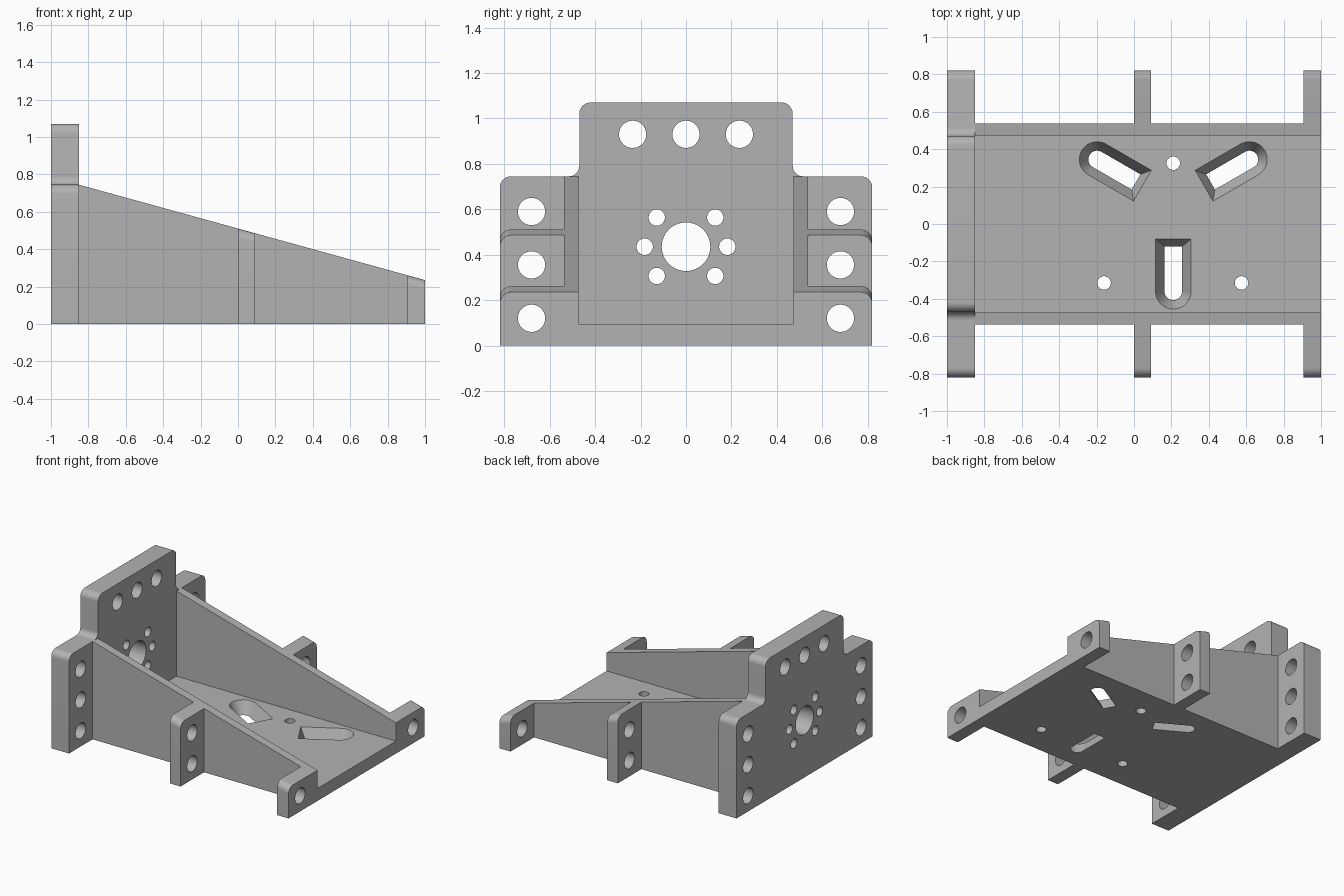
import bpy, bmesh
from math import sin, cos, pi, radians
from mathutils import Matrix, Vector

cube = bpy.data.objects.get("Cube")
if cube:
    bpy.data.objects.remove(cube)

metal = bpy.data.materials.new("plain grey metal")
metal.use_nodes = True
GREY = (0.45, 0.45, 0.45, 1)
metal.diffuse_color = GREY
metal.node_tree.nodes["Principled BSDF"].inputs["Base Color"].default_value = GREY

PLATE, WALL_IN, WALL_OUT, EAR = 0.095, 0.473, 0.537, 0.82
BACK, BACK_FRONT, BACK_TOP = -1.0, -0.85, 0.745
SLOPE = (0.235 - BACK_TOP) / (1 - BACK_FRONT)
HOLE_R = 0.06
HOLE_Z = (0.12, 0.355, 0.59)


def slope_z(x):
    return BACK_TOP + SLOPE * (x - BACK_FRONT)


def loft(bm, ring_a, ring_b):
    """Closed solid between two matching rings of points."""
    a = [bm.verts.new(p) for p in ring_a]
    b = [bm.verts.new(p) for p in ring_b]
    bm.faces.new(a)
    bm.faces.new(b[::-1])
    for i in range(len(a)):
        j = (i + 1) % len(a)
        bm.faces.new((a[i], b[i], b[j], a[j]))


def to_object(bm, name):
    bmesh.ops.recalc_face_normals(bm, faces=bm.faces)
    mesh = bpy.data.meshes.new(name)
    bm.to_mesh(mesh)
    bm.free()
    mesh.materials.append(metal)
    obj = bpy.data.objects.new(name, mesh)
    bpy.context.collection.objects.link(obj)
    return obj


def arc(cx, cy, r, start, end, n=10):
    """Points on an arc, angles in degrees."""
    return [(cx + r * cos(radians(start + (end - start) * i / n)),
             cy + r * sin(radians(start + (end - start) * i / n))) for i in range(n + 1)]


def circle(cx, cy, r, n=40):
    return arc(cx, cy, r, 0, 360, n)[:-1]


def along_x(bm, profile, x0, x1):
    loft(bm, [(x0, y, z) for y, z in profile], [(x1, y, z) for y, z in profile])


def cut(obj, bm):
    """Subtract the shapes in bm, then drop the cutter."""
    cutter = to_object(bm, "cutter")
    cutter.hide_render = True
    mod = obj.modifiers.new("holes", 'BOOLEAN')
    mod.operation, mod.solver, mod.object = 'DIFFERENCE', 'EXACT', cutter
    finish(obj)
    bpy.data.objects.remove(cutter)


def finish(obj):
    """Apply modifiers and smooth the rounded faces."""
    bpy.ops.object.select_all(action='DESELECT')
    obj.select_set(True)
    bpy.context.view_layer.objects.active = obj
    for mod in list(obj.modifiers):
        bpy.ops.object.modifier_apply(modifier=mod.name)
    bpy.ops.object.shade_smooth_by_angle(angle=radians(30))


# Upright back plate: stepped outline with rounded corners
R, F, TOP, STEP = 0.05, 0.045, 1.07, 0.47
half = [(EAR, 0)]
half += arc(EAR - R, BACK_TOP - R, R, 0, 90)
half += arc(STEP + F, BACK_TOP + F, F, 270, 180)
half += arc(STEP - R, TOP - R, R, 0, 90)
outline = half + [(-y, z) for y, z in reversed(half)]
bm = bmesh.new()
along_x(bm, outline, BACK, BACK_FRONT)
back_plate = to_object(bm, "back_plate")

# Holes of the back plate: ears, top row, shaft hole and its bolt ring
holes = [(s * 0.68, z, HOLE_R) for s in (-1, 1) for z in HOLE_Z]
holes += [(y, 0.93, HOLE_R) for y in (-0.235, 0, 0.235)]
holes += [(0, 0.435, 0.107)]
holes += [(0.182 * cos(radians(a)), 0.435 + 0.182 * sin(radians(a)), 0.036)
          for a in (0, 45, 135, 180, 225, 315)]
bm = bmesh.new()
for y, z, r in holes:
    along_x(bm, circle(y, z, r), BACK - 0.1, BACK_FRONT + 0.1)
cut(back_plate, bm)

# Base plate
bm = bmesh.new()
along_x(bm, [(-WALL_IN, 0), (WALL_IN, 0), (WALL_IN, PLATE), (-WALL_IN, PLATE)], BACK_FRONT, 1)
base_plate = to_object(bm, "base_plate")

# Round bolt holes and three tapered radial slots in the base
bm = bmesh.new()
for x, y in ((0.21, 0.325), (-0.16, -0.315), (0.575, -0.315)):
    ring = circle(x, y, 0.036)
    loft(bm, [(px, py, -0.1) for px, py in ring], [(px, py, 0.2) for px, py in ring])


def slot_ring(t, z, angle):
    """Slot outline, t = 0 at the underside and 1 at the top face."""
    r = 0.047 + 0.048 * t
    start = 0.23 - 0.04 * t
    pts = [(start, r), (start, -r)] + arc(0.47, 0, r, -90, 90, 20)
    move = Matrix.Translation((0.21, 0.11, z)) @ Matrix.Rotation(radians(angle), 4, 'Z')
    return [move @ Vector((x, y, 0)) for x, y in pts]


for angle in (30, 150, 270):
    loft(bm, slot_ring(-0.1, -0.1 * PLATE, angle), slot_ring(1.1, 1.1 * PLATE, angle))
cut(base_plate, bm)

# Mirrored side walls and ribs
for side, s in (("left", 1), ("right", -1)):
    wall = [(BACK_FRONT, 0), (1, 0), (1, slope_z(1)), (BACK_FRONT, BACK_TOP)]
    bm = bmesh.new()
    loft(bm, [(x, s * WALL_IN, z) for x, z in wall], [(x, s * WALL_OUT, z) for x, z in wall])
    finish(to_object(bm, "side_wall_" + side))

    for label, x0, x1, count in (("middle", 0, 0.09, 2), ("end", 0.905, 1, 1)):
        def rib_ring(x):
            top = slope_z(x)
            pts = [(WALL_OUT, 0), (EAR, 0)] + arc(EAR - R, top - R, R, 0, 90) + [(WALL_OUT, top)]
            return [(x, s * y, z) for y, z in pts]
        bm = bmesh.new()
        loft(bm, rib_ring(x0), rib_ring(x1))
        rib = to_object(bm, label + "_rib_" + side)
        bm = bmesh.new()
        for z in HOLE_Z[:count]:
            along_x(bm, circle(s * 0.68, z, HOLE_R), x0 - 0.1, x1 + 0.1)
        cut(rib, bm)
